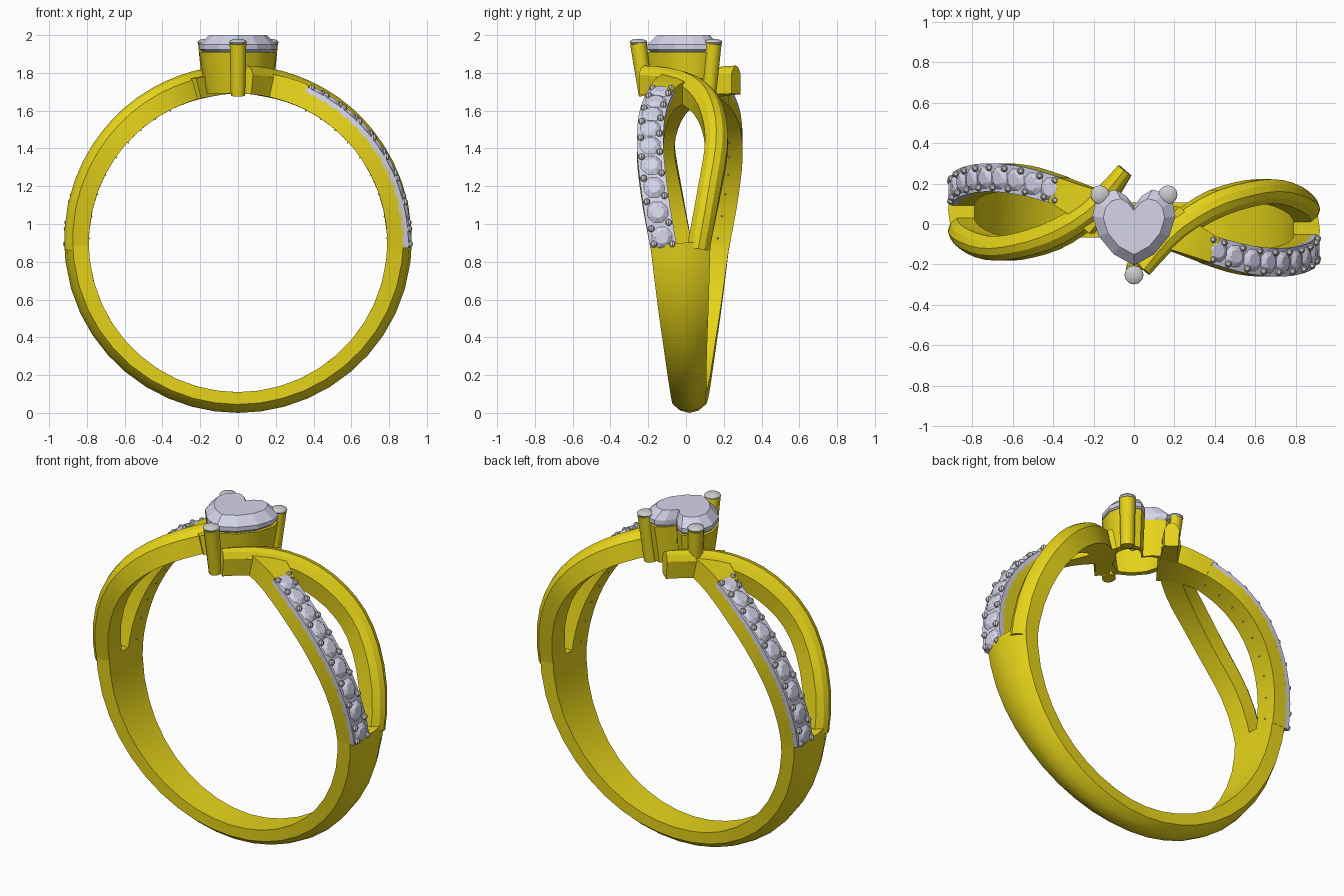
import bpy, bmesh, math
from mathutils import Vector, Matrix

if "Cube" in bpy.data.objects:
    bpy.data.objects.remove(bpy.data.objects["Cube"])

CZ, RIN, YC = 0.9, 0.79, 0.02          # ring axis height, inner radius, y of the twist axis


def material(name, rgb):
    m = bpy.data.materials.new(name)
    m.diffuse_color = (*rgb, 1)
    m.use_nodes = True
    m.node_tree.nodes["Principled BSDF"].inputs["Base Color"].default_value = m.diffuse_color
    return m


GOLD = material("gold", (0.80, 0.66, 0.01))
SILVER = material("silver", (0.52, 0.54, 0.52))
STONE = material("stone", (0.66, 0.66, 0.82))


def finish(name, bm, mat, smooth=True):
    bmesh.ops.recalc_face_normals(bm, faces=bm.faces)
    me = bpy.data.meshes.new(name)
    bm.to_mesh(me)
    bm.free()
    me.materials.append(mat)
    ob = bpy.data.objects.new(name, me)
    bpy.context.collection.objects.link(ob)
    if smooth:
        bpy.ops.object.select_all(action='DESELECT')
        ob.select_set(True)
        bpy.context.view_layer.objects.active = ob
        bpy.ops.object.shade_smooth_by_angle(angle=math.radians(30))
    return ob


def twin(ob):
    """Half-turn copy about the vertical twist axis."""
    c = ob.copy()
    c.name = ob.name.replace("right", "left")
    c.matrix_world = Matrix.Translation((0, 2 * YC, 0)) @ Matrix.Rotation(math.pi, 4, 'Z')
    bpy.context.collection.objects.link(c)


def cyl(a, y, r):
    return Vector((r * math.cos(a), y, CZ + r * math.sin(a)))


def sample(keys, u):
    """Catmull-Rom through (angle, y, width, outer radius); u runs 0..1."""
    t = u * (len(keys) - 1)
    i = min(int(t), len(keys) - 2)
    f = t - i
    p = [keys[max(0, min(len(keys) - 1, i + k))] for k in (-1, 0, 1, 2)]
    return [0.5 * (2 * b + (c - a) * f + (2 * a - 5 * b + 4 * c - d) * f * f
                   + (3 * b - a - 3 * c + d) * f ** 3) for a, b, c, d in zip(*p)]


CROWN = [(-1, None), (-1, .045), (-.55, .012), (0, 0), (.55, .012), (1, .045), (1, None)]
FLAT = [(-1, None), (-1, 0), (1, 0), (1, None)]


def band(name, keys, n, profile, mat, rin=RIN):
    """Sweep a profile round the finger; None in the profile means the inner radius."""
    bm, prev = bmesh.new(), None
    for i in range(n + 1):
        u = i / n
        a, y, w, ro = sample(keys, u)
        lo, hi = sample(keys, max(0, u - .01)), sample(keys, min(1, u + .01))
        t = Vector((math.radians(hi[0] - lo[0]) * .86, hi[1] - lo[1])).normalized()
        row = []
        for k, drop in profile:
            o = k * w / 2
            ang = math.radians(a) - t.y * o / .86
            row.append(bm.verts.new(cyl(ang, y + t.x * o, rin if drop is None else ro - drop)))
        if prev:
            for j in range(len(row)):
                k = (j + 1) % len(row)
                bm.faces.new((prev[j], prev[k], row[k], row[j]))
        else:
            bm.faces.new(row)
        prev = row
    bm.faces.new(prev)
    return finish(name, bm, mat)


# lower shank
half = [(-90, .018, .175, .90), (-68, .012, .19, .902), (-45, .0, .22, .908),
        (-22, -.015, .27, .915), (0, -.03, .32, .92)]
band("lower_shank", [(-180 - a, 2 * YC - y, w, r) for a, y, w, r in half[:0:-1]] + half,
     22, CROWN, GOLD)

# plain crossing strands
twin(band("plain_strand_right",
          [(-2, .065, .12, .92), (18, .12, .12, .925), (36, .16, .12, .93), (50, .145, .125, .935),
           (64, .085, .13, .938), (77, -.04, .115, .94), (87, -.225, .08, .94)], 16, CROWN, GOLD))

# stone-set strands: gold base, silvery bed, plain upper end
PAVE = [(-1, -.12, .14, .88), (17, -.165, .14, .88), (35, -.19, .14, .88),
        (51, -.175, .14, .88), (65, -.125, .135, .88)]
twin(band("pave_base_right", PAVE, 14, FLAT, GOLD))
twin(band("pave_bed_right", [(a, y, w, .902) for a, y, w, r in PAVE], 14, FLAT, STONE, .87))
twin(band("pave_shoulder_right",
          [(64, -.13, .13, .915), (70, -.09, .15, .915), (76, -.04, .19, .91), (80, .01, .2, .90)],
          5, FLAT, GOLD))

# pave stones with culets poking through to the inside
COUNT = 9
bm = bmesh.new()
for i in range(COUNT):
    a, y, w, r = sample(PAVE, (i + .5) / COUNT)
    a = math.radians(a)
    up = Vector((math.cos(a), 0, math.sin(a)))
    side = Vector((-up.z, 0, up.x))
    rings = []
    for rad, h, off in ((.034, .918, 0), (.060, .900, .5)):
        rings.append([bm.verts.new(cyl(a, y, h) + rad * (side * math.cos(q) + Vector((0, math.sin(q), 0))))
                      for q in (math.tau * (k + off) / 8 for k in range(8))])
    tip = bm.verts.new(cyl(a, y, .78))
    bm.faces.new(rings[0])
    for k in range(8):
        n = (k + 1) % 8
        bm.faces.new((rings[0][k], rings[1][k], rings[0][n]))
        bm.faces.new((rings[1][k], rings[1][n], rings[0][n]))
        bm.faces.new((rings[1][k], tip, rings[1][n]))
twin(finish("pave_stones_right", bm, STONE, False))

# bead prongs along both edges of the stones
bm = bmesh.new()
for i in range(COUNT + 1):
    for s in (-1, 1):
        a, y, w, r = sample(PAVE, min(.985, max(.015, (i + .12 * s) / COUNT)))
        bmesh.ops.create_uvsphere(bm, u_segments=8, v_segments=6, radius=.018,
                                  matrix=Matrix.Translation(cyl(math.radians(a), y + s * .049, .908)))
twin(finish("bead_prongs_right", bm, SILVER))

# heart outline
side = [(.04, .14), (.09, .17), (.15, .155), (.19, .11), (.205, .04), (.175, -.06), (.10, -.15)]
HEART = [(0, .09)] + side + [(0, -.205)] + [(-x, y) for x, y in side[::-1]]


def heart_ring(bm, s, z):
    return [bm.verts.new((x * s, y * s, z)) for x, y in HEART]


def bridge(bm, a, b):
    for j in range(len(a)):
        k = (j + 1) % len(a)
        bm.faces.new((a[j], a[k], b[k], b[j]))


# hollow heart-shaped setting
bm = bmesh.new()
loops = [heart_ring(bm, s, z) for s, z in ((.84, 1.69), (1, 1.91), (.86, 1.91), (.66, 1.69))]
for j in range(4):
    bridge(bm, loops[j], loops[(j + 1) % 4])
finish("heart_setting", bm, GOLD)

# heart centre stone
bm = bmesh.new()
table, top, low = (heart_ring(bm, s, z) for s, z in ((.74, 2.0), (1, 1.95), (1, 1.925)))
bm.faces.new(table)
bridge(bm, table, top)
bridge(bm, top, low)
culet = bm.verts.new((0, -.01, 1.76))
for j in range(len(low)):
    bm.faces.new((low[j], low[(j + 1) % len(low)], culet))
finish("heart_stone", bm, STONE, False)

# three claw prongs with silver tips
for name, x, y in (("left", -.168, .145), ("right", .168, .145), ("front", 0, -.252)):
    top = Vector((x, y, 1.955))
    bot = Vector((x * .88, y * .84, 1.68))
    d = top - bot
    bm = bmesh.new()
    bmesh.ops.create_cone(bm, cap_ends=True, segments=12, radius1=.038, radius2=.044, depth=d.length,
                          matrix=Matrix.Translation((top + bot) / 2) @ d.to_track_quat('Z', 'Y').to_matrix().to_4x4())
    finish("claw_" + name, bm, GOLD)
    bm = bmesh.new()
    bmesh.ops.create_uvsphere(bm, u_segments=12, v_segments=8, radius=.047,
                              matrix=Matrix.Translation((x, y, 1.962)) @ Matrix.Diagonal((1, 1, .4, 1)))
    finish("claw_tip_" + name, bm, SILVER)
